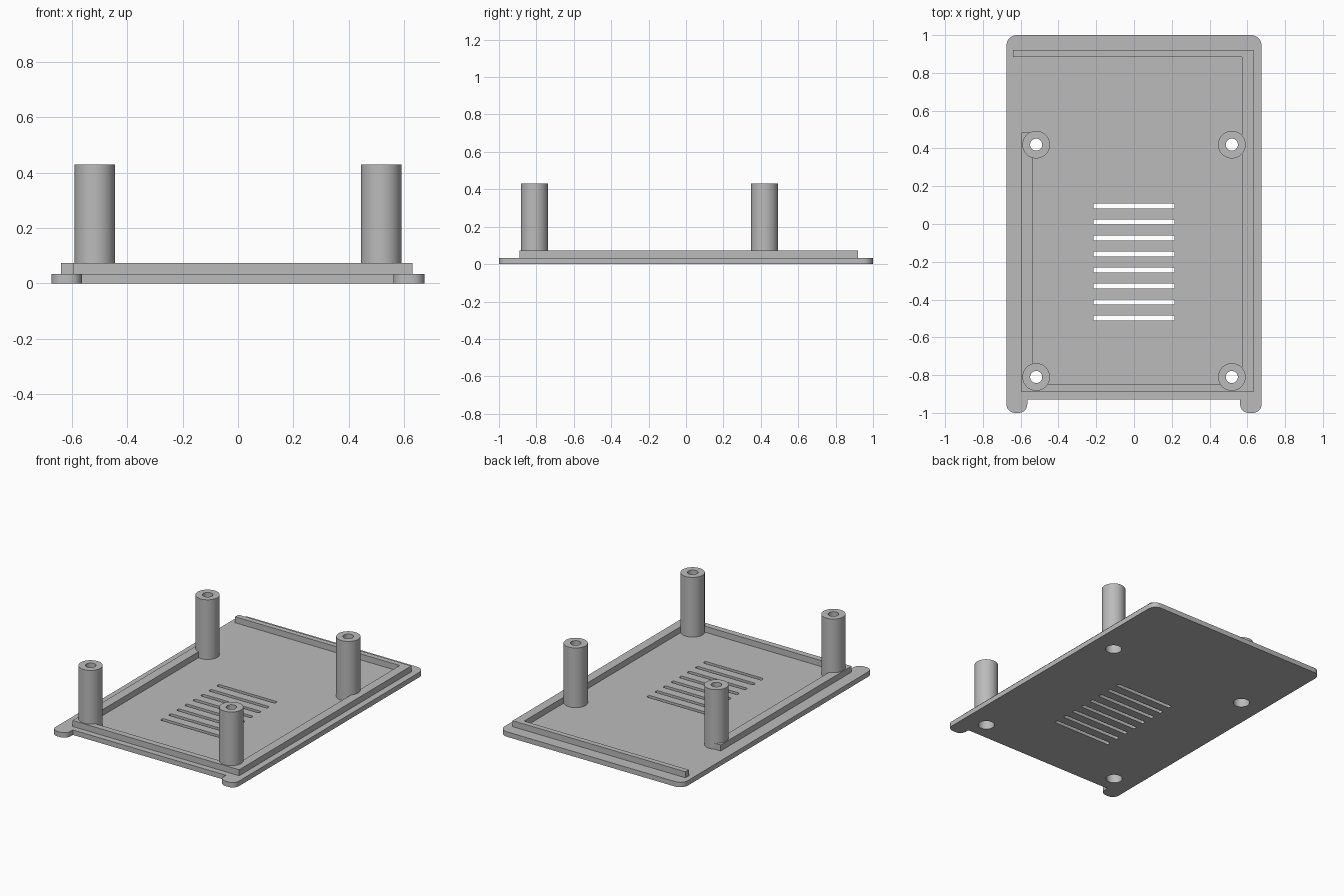
import bpy, bmesh, math

cube = bpy.data.objects.get("Cube")
if cube:
    bpy.data.objects.remove(cube, do_unlink=True)

PLATE_TOP, RIM_TOP, POST_TOP = 0.033, 0.073, 0.43
POSTS = [(x, y) for x in (-0.518, 0.518) for y in (-0.81, 0.42)]

grey = bpy.data.materials.new("plain grey")
grey.use_nodes = True
grey.diffuse_color = (0.5, 0.5, 0.5, 1)
grey.node_tree.nodes["Principled BSDF"].inputs["Base Color"].default_value = (0.5, 0.5, 0.5, 1)


def rounded(points, steps=8):
    """Turn (x, y, radius) corners into an outline with arcs."""
    out = []
    n = len(points)
    for i, (x, y, r) in enumerate(points):
        if r == 0:
            out.append((x, y))
            continue
        px, py, _ = points[i - 1]
        nx, ny, _ = points[(i + 1) % n]
        a, b = math.hypot(px - x, py - y), math.hypot(nx - x, ny - y)
        ux, uy = (px - x) / a * r, (py - y) / a * r
        vx, vy = (nx - x) / b * r, (ny - y) / b * r
        for k in range(steps + 1):
            t = math.pi / 2 * k / steps
            s, c = 1 - math.sin(t), 1 - math.cos(t)
            out.append((x + ux * s + vx * c, y + uy * s + vy * c))
    return out


def prism(bm, outline, z0, z1):
    """Extrude a flat outline between two heights."""
    face = bm.faces.new([bm.verts.new((x, y, z0)) for x, y in outline])
    new = bmesh.ops.extrude_face_region(bm, geom=[face])["geom"]
    for v in new:
        if isinstance(v, bmesh.types.BMVert):
            v.co.z = z1


def circle(x, y, r, n=48):
    return [(x + r * math.cos(math.tau * i / n), y + r * math.sin(math.tau * i / n))
            for i in range(n)]


def make(name, prisms):
    bm = bmesh.new()
    for p in prisms:
        prism(bm, *p)
    bmesh.ops.recalc_face_normals(bm, faces=bm.faces)
    mesh = bpy.data.meshes.new(name)
    bm.to_mesh(mesh)
    bm.free()
    mesh.materials.append(grey)
    obj = bpy.data.objects.new(name, mesh)
    bpy.context.collection.objects.link(obj)
    return obj


def activate(obj):
    bpy.ops.object.select_all(action="DESELECT")
    obj.select_set(True)
    bpy.context.view_layer.objects.active = obj


# Base plate with two rounded feet either side of the front notch
plate = make("base_plate", [(rounded([
    (-0.675, -1, 0.045), (-0.565, -1, 0.045), (-0.565, -0.93, 0), (0.562, -0.93, 0),
    (0.562, -1, 0.045), (0.675, -1, 0.045), (0.675, 1, 0.055), (-0.675, 1, 0.055)]),
    0, PLATE_TOP)])

# Locating rim, open at the back of the right side
rim = make("locating_rim", [([
    (-0.595, -0.89), (0.632, -0.89), (0.632, 0.92), (-0.64, 0.92), (-0.64, 0.885),
    (0.572, 0.885), (0.572, -0.85), (-0.535, -0.85), (-0.535, 0.485), (-0.595, 0.485)],
    PLATE_TOP, RIM_TOP)])

# Screw posts
posts = [make("screw_post", [(circle(x, y, 0.073), PLATE_TOP, POST_TOP)]) for x, y in POSTS]

# Cutters: ventilation slots, screw holes and wide screw-head bores from below
slots = []
for i in range(8):
    y = 0.095 - i * 0.0847
    slots.append((rounded([(-0.215, y - 0.013, 0.008), (0.215, y - 0.013, 0.008),
                           (0.215, y + 0.013, 0.008), (-0.215, y + 0.013, 0.008)], 4), -0.1, 0.2))
holes = [(circle(x, y, 0.032), -0.1, 0.6) for x, y in POSTS]
bores = [(circle(x, y, 0.05), -0.1, 0.3) for x, y in POSTS]
cutters = [make("slot_cutter", slots), make("hole_cutter", holes), make("bore_cutter", bores)]

for obj in [plate, rim] + posts:
    activate(obj)
    for cutter in cutters:
        if cutter is cutters[0] and obj is not plate:
            continue
        mod = obj.modifiers.new("cut", "BOOLEAN")
        mod.operation, mod.solver, mod.object = "DIFFERENCE", "EXACT", cutter
        bpy.ops.object.modifier_apply(modifier=mod.name)
    bpy.ops.object.shade_smooth_by_angle(angle=math.radians(30))

for cutter in cutters:
    bpy.data.objects.remove(cutter, do_unlink=True)
